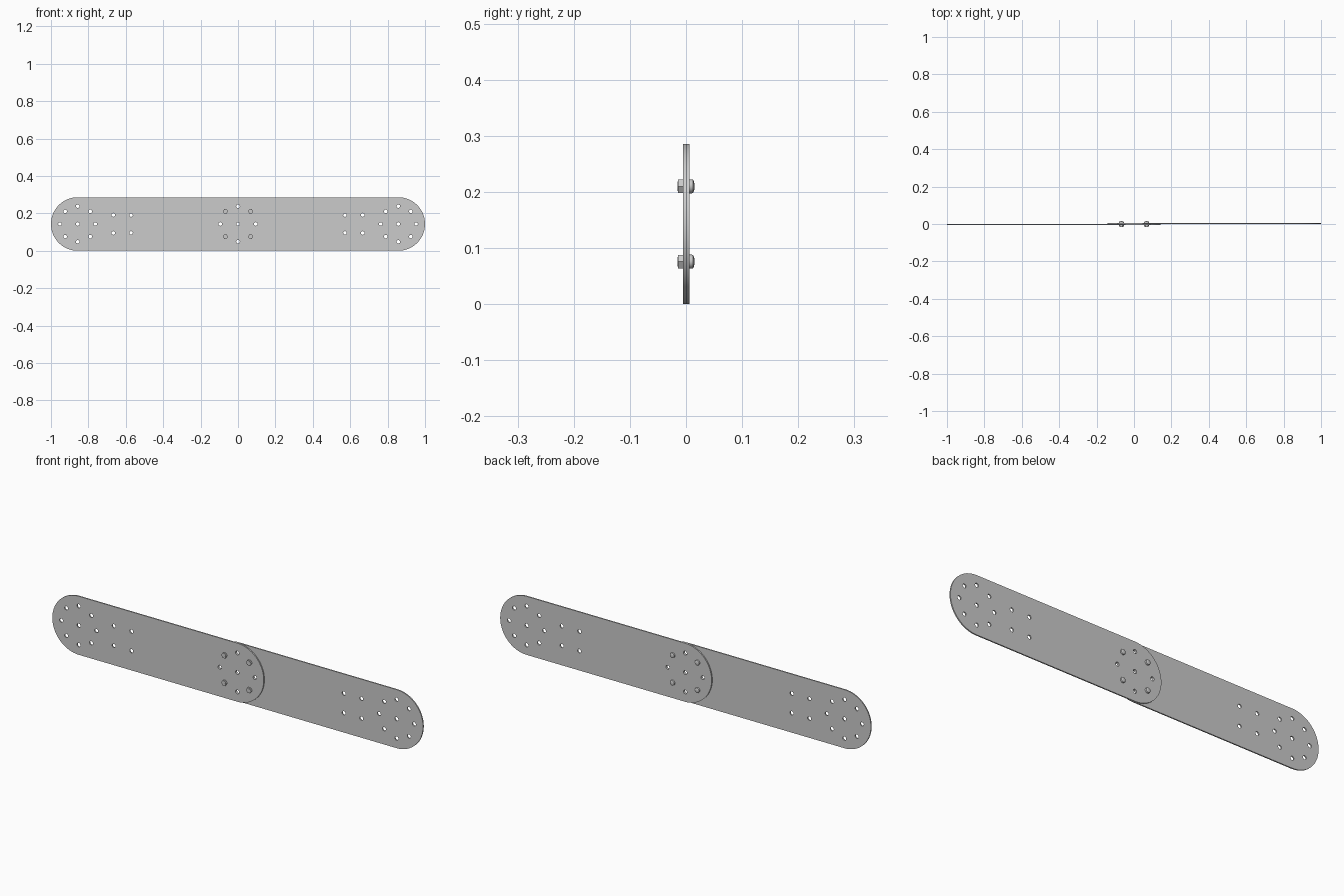
import bpy, bmesh
from math import sin, cos, pi, radians
from mathutils import Matrix

if "Cube" in bpy.data.objects:
    bpy.data.objects.remove(bpy.data.objects["Cube"])

R = 0.143            # end radius, half the plate height
PITCH = 0.095        # bolt circle radius
HOLE = 0.0095
THICK = 0.006
Y_MID = 0.0005       # plane where the two plates touch
END = 1 - R


def arc(cx, cz, r, a0, a1, n):
    return [(cx + r * cos(a0 + (a1 - a0) * i / n),
             cz + r * sin(a0 + (a1 - a0) * i / n)) for i in range(n + 1)]


def smooth(obj):
    bpy.ops.object.select_all(action='DESELECT')
    obj.select_set(True)
    bpy.context.view_layer.objects.active = obj
    bpy.ops.object.shade_smooth_by_angle(angle=radians(30))


def ring_holes(cx):
    return [(cx, R)] + [(cx + PITCH * cos(k * pi / 4), R + PITCH * sin(k * pi / 4))
                        for k in range(8)]


def plate(name, side, y):
    # Rounded strap outline with drilled holes, as a filled and extruded curve
    x0, x1 = sorted((0, side * END))
    outline = arc(x1, R, R, -pi / 2, pi / 2, 32) + arc(x0, R, R, pi / 2, 3 * pi / 2, 32)
    centres = ring_holes(0) + ring_holes(side * END)
    centres += [(side * x, R + dz) for x in (0.572, 0.667) for dz in (-0.048, 0.048)]
    loops = [outline] + [arc(cx, cz, HOLE, 0, 2 * pi, 20)[:-1] for cx, cz in centres]
    curve = bpy.data.curves.new(name, 'CURVE')
    curve.dimensions = '2D'
    curve.fill_mode = 'BOTH'
    curve.extrude = THICK / 2
    for pts in loops:
        s = curve.splines.new('POLY')
        s.points.add(len(pts) - 1)
        for p, (x, z) in zip(s.points, pts):
            p.co = (x, z, 0, 1)
        s.use_cyclic_u = True
    obj = bpy.data.objects.new(name, curve)
    bpy.context.collection.objects.link(obj)
    obj.rotation_euler = (pi / 2, 0, 0)
    obj.location.y = y
    bpy.ops.object.select_all(action='DESELECT')
    obj.select_set(True)
    bpy.context.view_layer.objects.active = obj
    bpy.ops.object.convert(target='MESH')
    obj = bpy.context.object
    bm = bmesh.new()
    bm.from_mesh(obj.data)
    bmesh.ops.remove_doubles(bm, verts=bm.verts, dist=1e-5)
    bmesh.ops.recalc_face_normals(bm, faces=bm.faces)
    bm.to_mesh(obj.data)
    bm.free()
    smooth(obj)


def turned(name, profile, sides, x, z):
    # Solid of revolution about the y axis from (radius, y) points
    bm = bmesh.new()
    rings = [[bm.verts.new((x + r * cos(2 * pi * k / sides), y,
                            z + r * sin(2 * pi * k / sides))) for k in range(sides)]
             for r, y in profile]
    for a, b in zip(rings, rings[1:]):
        for k in range(sides):
            j = (k + 1) % sides
            bm.faces.new((a[k], a[j], b[j], b[k]))
    bm.faces.new(rings[0])
    bm.faces.new(rings[-1])
    bmesh.ops.recalc_face_normals(bm, faces=bm.faces)
    mesh = bpy.data.meshes.new(name)
    bm.to_mesh(mesh)
    bm.free()
    obj = bpy.data.objects.new(name, mesh)
    bpy.context.collection.objects.link(obj)
    smooth(obj)


front, back = Y_MID - THICK, Y_MID + THICK
plate("left_plate", -1, Y_MID - THICK / 2)
plate("right_plate", 1, Y_MID + THICK / 2)

# Four bolts on the diagonals of the centre pattern
d = PITCH * cos(pi / 4)
for i, (sx, sz) in enumerate([(-1, -1), (1, -1), (-1, 1), (1, 1)]):
    x, z = sx * d, R + sz * d
    turned(f"bolt_shank_{i}", [(0.0085, -0.015), (0.0085, back)], 20, x, z)
    turned(f"hex_nut_{i}", [(0.0135, -0.0145), (0.0135, front)], 6, x, z)
    turned(f"bolt_head_{i}", [(0.0125, back), (0.0125, 0.0105), (0.0115, 0.0128),
                              (0.0085, 0.0144), (0.004, 0.015)], 24, x, z)
